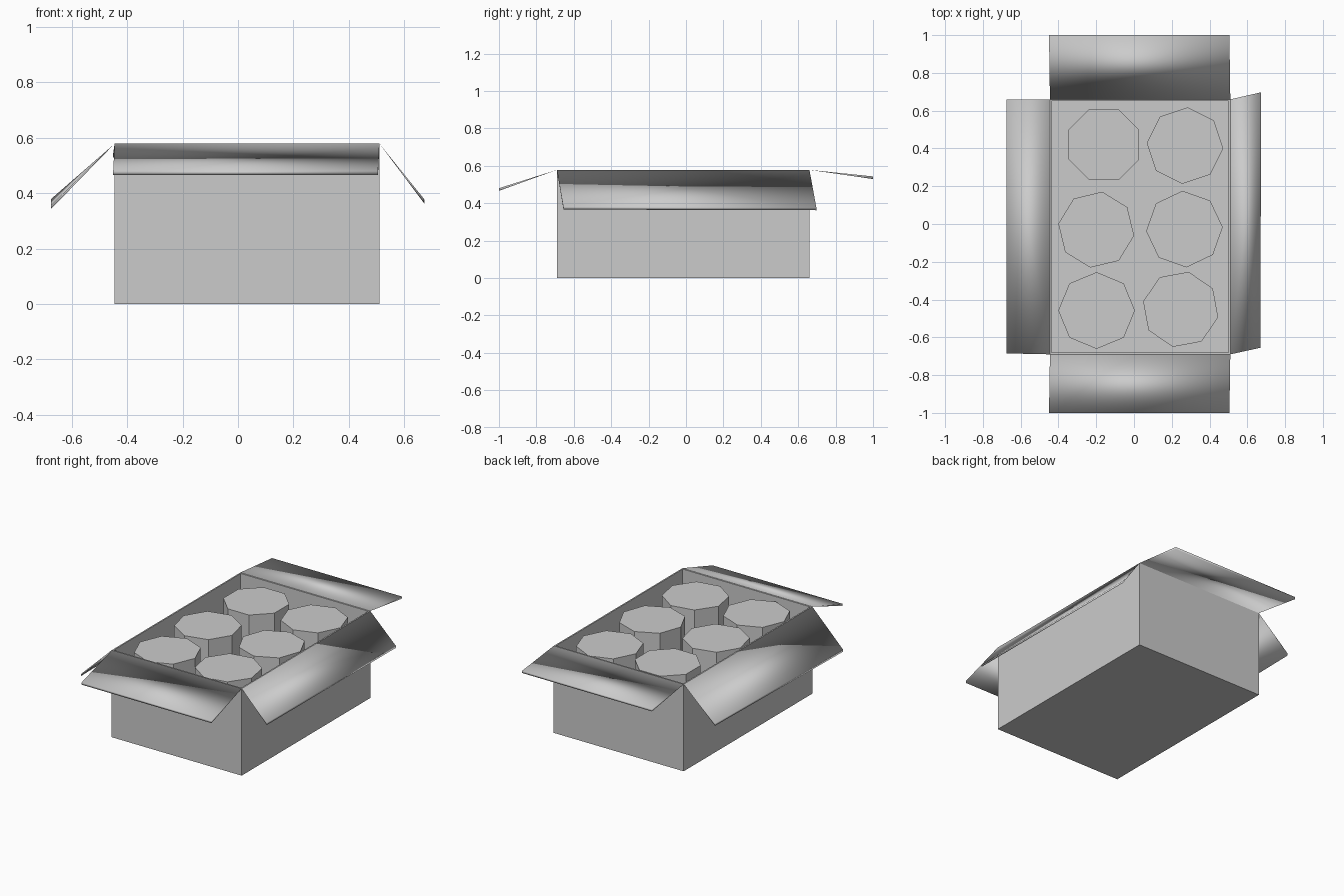
import bpy, bmesh, math
from mathutils import Matrix, Vector

if "Cube" in bpy.data.objects:
    bpy.data.objects.remove(bpy.data.objects["Cube"])

grey = bpy.data.materials.new("plain_grey")
grey.use_nodes = True
GREY = (0.6, 0.6, 0.6, 1)
grey.diffuse_color = GREY
grey.node_tree.nodes["Principled BSDF"].inputs["Base Color"].default_value = GREY

X0, X1, Y0, Y1, TOP = -0.445, 0.51, -0.69, 0.66, 0.578
WALL = 0.013


def finish(name, bm, smooth=False):
    bmesh.ops.recalc_face_normals(bm, faces=bm.faces)
    mesh = bpy.data.meshes.new(name)
    bm.to_mesh(mesh)
    bm.free()
    mesh.materials.append(grey)
    for poly in mesh.polygons:
        poly.use_smooth = smooth
    obj = bpy.data.objects.new(name, mesh)
    bpy.context.collection.objects.link(obj)
    return obj


def open_box():
    """Carton body: a block whose top is inset and pushed down to the floor."""
    bm = bmesh.new()
    size = Matrix.Diagonal((X1 - X0, Y1 - Y0, TOP, 1))
    centre = Matrix.Translation(((X0 + X1) / 2, (Y0 + Y1) / 2, TOP / 2))
    bmesh.ops.create_cube(bm, size=1, matrix=centre @ size)
    lid = max(bm.faces, key=lambda f: f.calc_center_median().z)
    bmesh.ops.inset_region(bm, faces=[lid], thickness=WALL)
    result = bmesh.ops.extrude_face_region(bm, geom=[lid])
    floor = [v for v in result["geom"] if isinstance(v, bmesh.types.BMVert)]
    bmesh.ops.translate(bm, verts=floor, vec=(0, 0, WALL - TOP))
    if lid.is_valid:
        bmesh.ops.delete(bm, geom=[lid], context="FACES")
    finish("carton_body", bm)


def flap(name, hinge, outer, thickness=0.014):
    """Thin wedge from a hinge edge out to a thicker free edge."""
    bm = bmesh.new()
    a, b = [bm.verts.new(p) for p in hinge]
    c, d = [bm.verts.new(p) for p in outer]
    e, f = [bm.verts.new(Vector(p) - Vector((0, 0, thickness))) for p in outer]
    for loop in ((a, b, d, c), (b, a, e, f), (c, d, f, e), (a, c, e), (b, f, d)):
        bm.faces.new(loop)
    finish(name, bm, smooth=True)


def can(name, x, y, turn):
    """Eight-sided can standing on the carton floor."""
    bm = bmesh.new()
    height = 0.556 - WALL
    place = Matrix.Translation((x, y, WALL + height / 2))
    spin = Matrix.Rotation(math.radians(turn), 4, "Z")
    bmesh.ops.create_cone(bm, cap_ends=True, segments=8, radius1=0.203,
                          radius2=0.203, depth=height, matrix=place @ spin)
    finish(name, bm)


open_box()

# Four folded-out flaps
flap("front_flap", [(X0, Y0, TOP), (X1, Y0, TOP)],
     [(X0 - 0.005, -1, 0.48), (X1 - 0.005, -1, 0.48)])
flap("back_flap", [(X0, Y1, TOP), (X1, Y1, TOP)],
     [(X0 - 0.005, 1, 0.543), (X1 - 0.005, 1, 0.543)])
flap("right_flap", [(X0, Y0, TOP), (X0, Y1, TOP)],
     [(-0.675, -0.685, 0.356), (-0.675, 0.66, 0.378)])
flap("left_flap", [(X1, Y0, TOP), (X1, Y1, TOP)],
     [(0.67, -0.655, 0.38), (0.672, 0.697, 0.376)])

# Six cans in two columns, each turned a little differently
cans = [(-0.16, 0.42, 22.5), (0.27, 0.415, 41), (-0.2, -0.03, 36),
        (0.267, -0.027, 3), (-0.198, -0.458, 0), (0.247, -0.452, 33)]
for number, (x, y, turn) in enumerate(cans, 1):
    can(f"can_{number}", x, y, turn)
